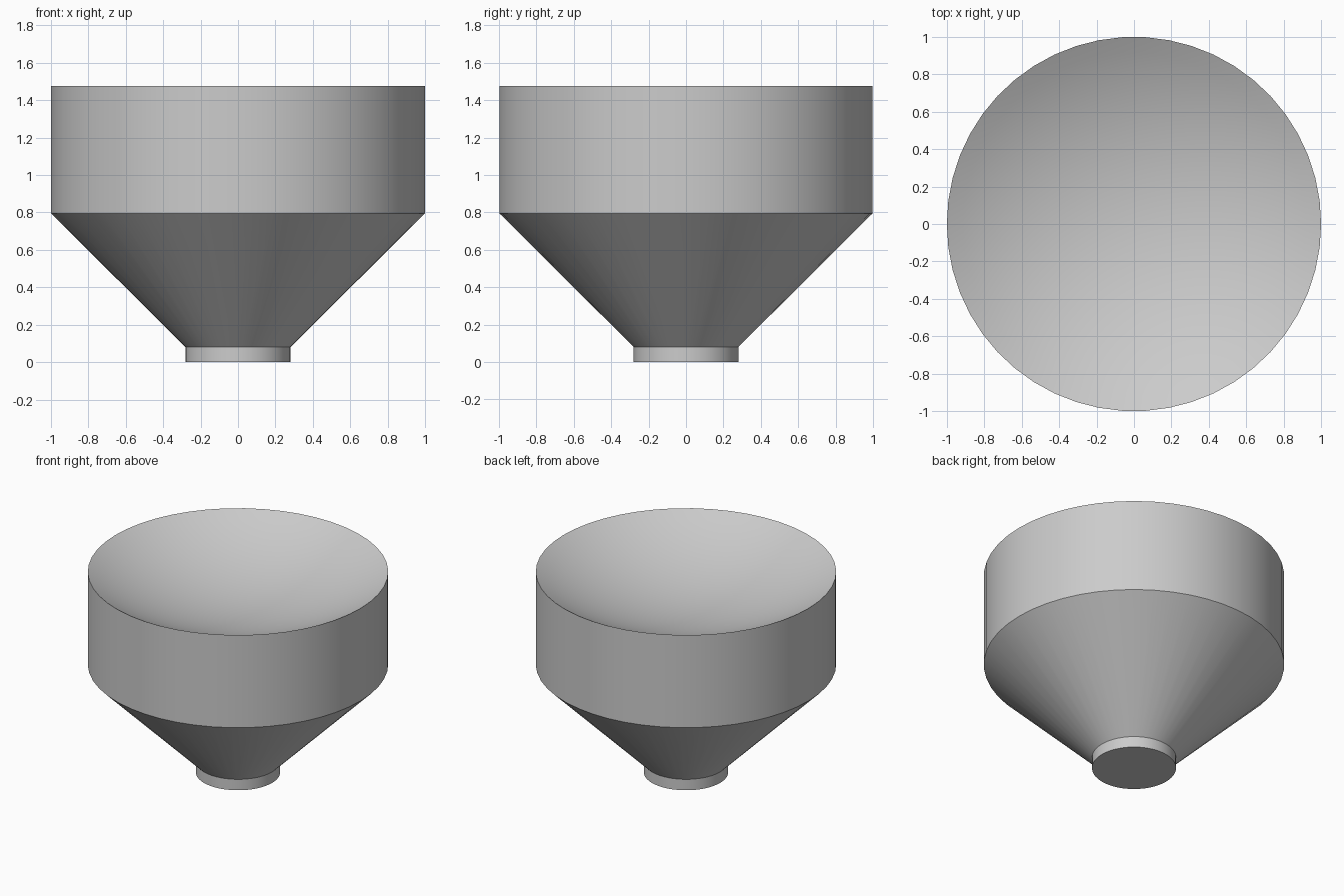
import bpy, bmesh, math

SEGMENTS = 50
DISH_DEPTH = 0.26
RIM_Z = 1.475
DISH_RINGS = 12

cube = bpy.data.objects.get("Cube")
if cube:
    bpy.data.objects.remove(cube, do_unlink=True)

grey = bpy.data.materials.new("plain grey")
grey.use_nodes = True
colour = (0.6, 0.6, 0.6, 1)
grey.diffuse_color = colour
grey.node_tree.nodes["Principled BSDF"].inputs["Base Color"].default_value = colour

# Outer profile: foot, cone and drum wall
profile = [(0, 0), (0.28, 0), (0.28, 0.08), (1, 0.795), (1, RIM_Z)]

# Concave spherical dish from the rim down to the centre
radius = (1 + DISH_DEPTH ** 2) / (2 * DISH_DEPTH)
for i in range(DISH_RINGS - 1, -1, -1):
    r = i / DISH_RINGS
    z = RIM_Z - DISH_DEPTH + radius - math.sqrt(radius ** 2 - r ** 2)
    profile.append((r, z))

# Spin the profile into a closed solid
bm = bmesh.new()
verts = [bm.verts.new((r, 0, z)) for r, z in profile]
edges = [bm.edges.new(pair) for pair in zip(verts, verts[1:])]
bmesh.ops.spin(bm, geom=verts + edges, cent=(0, 0, 0), axis=(0, 0, 1),
               angle=math.tau, steps=SEGMENTS)
bmesh.ops.remove_doubles(bm, verts=bm.verts, dist=0.0005)
bmesh.ops.recalc_face_normals(bm, faces=bm.faces)

mesh = bpy.data.meshes.new("dished_funnel_body")
bm.to_mesh(mesh)
bm.free()
mesh.materials.append(grey)
body = bpy.data.objects.new("dished_funnel_body", mesh)
bpy.context.collection.objects.link(body)

# Smooth walls with crisp rims
bpy.ops.object.select_all(action="DESELECT")
body.select_set(True)
bpy.context.view_layer.objects.active = body
bpy.ops.object.shade_smooth_by_angle(angle=math.radians(30))
